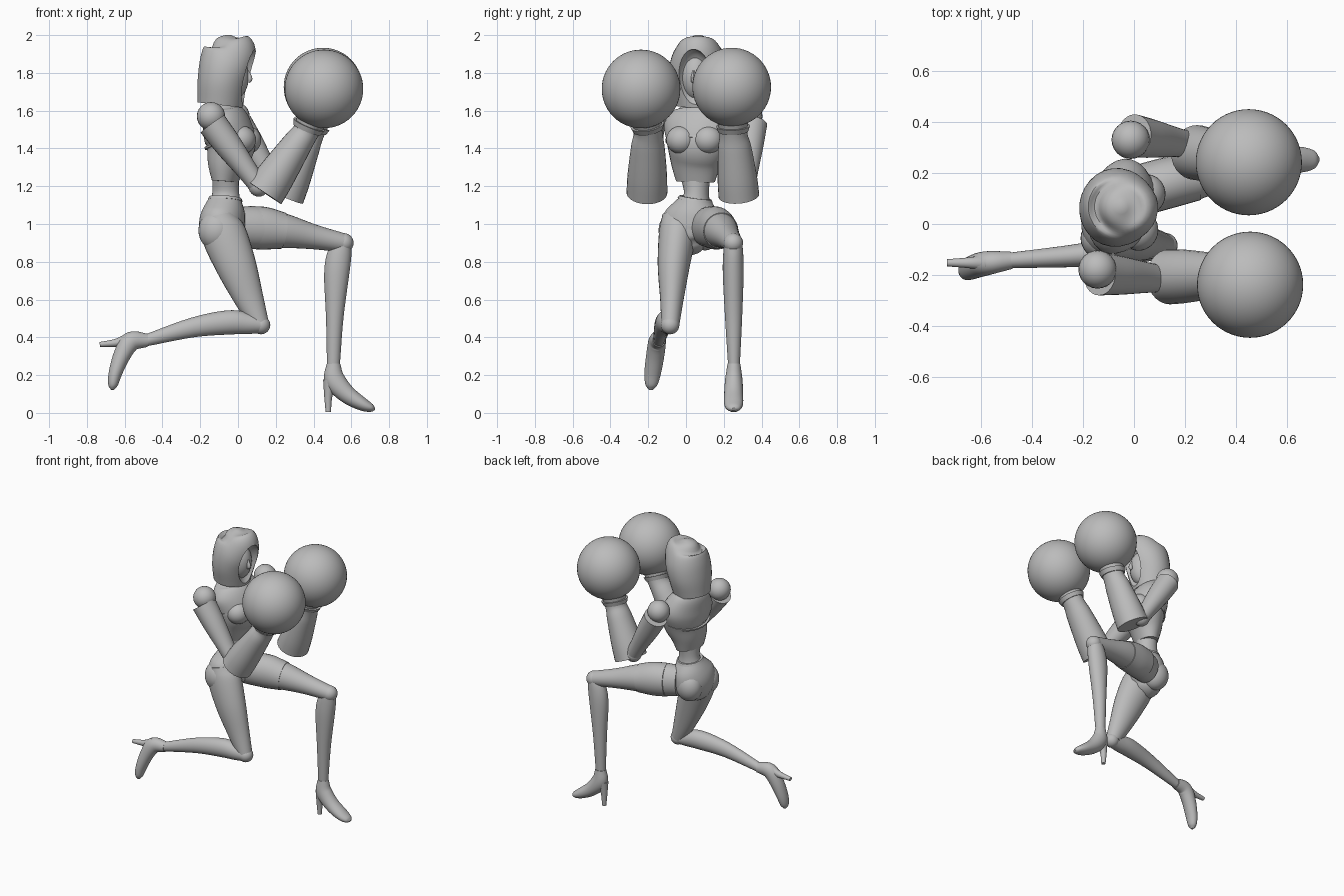
import bpy, bmesh, math
from mathutils import Vector, Matrix

if "Cube" in bpy.data.objects:
    bpy.data.objects.remove(bpy.data.objects["Cube"], do_unlink=True)

# Single plain grey for the whole figure
GREY = (0.5, 0.5, 0.5, 1.0)
grey = bpy.data.materials.new("plain_grey")
grey.use_nodes = True
grey.diffuse_color = GREY
grey.node_tree.nodes["Principled BSDF"].inputs["Base Color"].default_value = GREY

LEVEL = Vector((0, 1, 0))        # sideways axis of limbs and head
TWIST = Vector((.25, .97, 0))    # sideways axis of the turned torso


def finish(name, bm, angle=40):
    """Turn a bmesh into a smooth shaded, coloured object."""
    bmesh.ops.recalc_face_normals(bm, faces=bm.faces)
    mesh = bpy.data.meshes.new(name)
    bm.to_mesh(mesh)
    bm.free()
    obj = bpy.data.objects.new(name, mesh)
    bpy.context.scene.collection.objects.link(obj)
    mesh.materials.append(grey)
    smooth(obj, angle)
    return obj


def smooth(obj, angle=40):
    bpy.ops.object.select_all(action="DESELECT")
    obj.select_set(True)
    bpy.context.view_layer.objects.active = obj
    bpy.ops.object.shade_smooth_by_angle(angle=math.radians(angle))


def spline(rows, steps):
    """Catmull-Rom interpolation of section rows."""
    rows = [Vector(r) for r in rows]
    pts = [rows[0] * 2 - rows[1]] + rows + [rows[-1] * 2 - rows[-2]]
    out = []
    for a, b, c, d in zip(pts, pts[1:], pts[2:], pts[3:]):
        for i in range(steps):
            t = i / steps
            out.append((b * 2 + (c - a) * t + (a * 2 - b * 5 + c * 4 - d) * t * t
                        + (b * 3 - a - c * 3 + d) * t ** 3) / 2)
    return out + [rows[-1]]


def loft(name, rows, side=LEVEL, sides=28, steps=5, angle=40):
    """Skin elliptical sections: x, y, z, depth radius, sideways radius."""
    rows = spline(rows, steps)
    bm = bmesh.new()
    rings = []
    for i, r in enumerate(rows):
        before, after = rows[max(i - 1, 0)], rows[min(i + 1, len(rows) - 1)]
        along = Vector(after[:3]) - Vector(before[:3])
        along.normalize()
        v = (side - along * side.dot(along)).normalized()
        u = along.cross(v)
        ring = []
        for k in range(sides):
            a = math.tau * k / sides
            offset = u * math.cos(a) * max(r[3], .004) + v * math.sin(a) * max(r[4], .004)
            ring.append(bm.verts.new(Vector(r[:3]) + offset))
        rings.append(ring)
    for low, high in zip(rings, rings[1:]):
        for k in range(sides):
            n = (k + 1) % sides
            bm.faces.new((low[k], low[n], high[n], high[k]))
    bm.faces.new(rings[0])
    bm.faces.new(rings[-1])
    return finish(name, bm, angle)


def ball(name, centre, radii, turn=0, segments=32):
    bm = bmesh.new()
    matrix = (Matrix.Translation(centre) @ Matrix.Rotation(turn, 4, "Z")
              @ Matrix.Diagonal((*radii, 1)))
    bmesh.ops.create_uvsphere(bm, u_segments=segments, v_segments=segments // 2,
                              radius=1, matrix=matrix)
    return finish(name, bm)


def joint(name, centre, radius):
    return ball(name, centre, (radius,) * 3, segments=24)


# Hood with a face opening cut into its front
hood = loft("hood", [
    (-.05, .065, 2, .015, .015), (-.05, .065, 1.975, .08, .075),
    (-.04, .065, 1.93, .135, .12), (-.058, .065, 1.85, .145, .15),
    (-.08, .065, 1.75, .135, .152), (-.095, .065, 1.63, .12, .125)],
    Vector((.12, .99, 0)))
opening = ball("hood_opening_cutter", (.09, .04, 1.76), (.1, .095, .165), -.15)
opening.hide_render = True
cut = hood.modifiers.new("opening", "BOOLEAN")
cut.operation, cut.object, cut.solver = "DIFFERENCE", opening, "EXACT"
bpy.context.view_layer.objects.active = hood
bpy.ops.object.modifier_apply(modifier=cut.name)
bpy.data.objects.remove(opening, do_unlink=True)
smooth(hood)

# Face inside the hood
ball("face", (-.04, .055, 1.78), (.098, .085, .13), -.15)
loft("nose", [(.05, .04, 1.81, .008, .006), (.06, .038, 1.77, .016, .013),
              (.055, .038, 1.75, .008, .01)], sides=10)
loft("neck", [(-.09, .07, 1.72, .055, .06), (-.09, .07, 1.56, .06, .07)])

# Torso
loft("chest_armour", [
    (-.09, .07, 1.645, .075, .09), (-.085, .075, 1.6, .1, .15),
    (-.06, .07, 1.52, .125, .19), (-.04, .06, 1.42, .13, .165),
    (-.06, .052, 1.32, .1, .135), (-.068, .05, 1.225, .068, .105)], TWIST)
loft("chest_seam", [(-.043, .061, 1.437, .136, .174), (-.04, .06, 1.425, .136, .171)],
     TWIST, steps=1)
for name, y in (("right", -.025), ("left", .115)):
    ball(name + "_bust", (.025 + y * .2, y, 1.445), (.075, .08, .075), -.25)
loft("waist", [(-.067, .05, 1.27, .07, .085), (-.065, .055, 1.16, .072, .066),
               (-.07, .045, 1.08, .095, .1)], TWIST)
loft("pelvis", [
    (-.067, .05, 1.135, .085, .082), (-.075, .04, 1.06, .112, .14),
    (-.085, .025, .98, .12, .155), (-.07, .03, .9, .1, .115),
    (-.05, .04, .855, .04, .045)], TWIST)
loft("belt", [(-.067, .05, 1.14, .086, .086), (-.068, .048, 1.125, .092, .094)],
     TWIST, steps=1)
for name, x, y in (("right", -.115, -.06), ("left", -.095, .1)):
    ball(name + "_buttock", (x, y, .965), (.095, .085, .105), -.25)

# Arms, each ending in a large round glove
arms = {
    "right": dict(shoulder=(-.143, -.178, 1.57), cap=(-.135, -.195, 1.53),
                  elbow=(.11, -.215, 1.2), cuff=(.14, -.207, 1.165),
                  wrist=(.365, -.2, 1.5), glove=(.455, -.238, 1.715)),
    "left": dict(shoulder=(-.013, .33, 1.57), cap=(.0, .345, 1.53),
                 elbow=(.2, .315, 1.2), cuff=(.245, .28, 1.15),
                 wrist=(.39, .25, 1.49), glove=(.45, .242, 1.725))}
for name, p in arms.items():
    spot = {k: Vector(v) for k, v in p.items()}
    joint(name + "_shoulder", spot["shoulder"], .075)
    cap, elbow = spot["cap"], spot["elbow"]
    loft(name + "_upper_arm", [(*cap, .078, .085),
                               (*cap.lerp(elbow, .35), .072, .075),
                               (*cap.lerp(elbow, .75), .056, .06), (*elbow, .05, .052)])
    joint(name + "_elbow", elbow, .055)
    cuff, wrist = spot["cuff"], spot["wrist"]
    loft(name + "_forearm_cuff", [(*cuff, .108, .108),
                                  (*cuff.lerp(wrist, .3), .1, .104),
                                  (*cuff.lerp(wrist, .75), .08, .088),
                                  (*wrist, .07, .074),
                                  (*wrist.lerp(spot["glove"], .5), .1, .1)])
    near = wrist.lerp(spot["glove"], .12)
    loft(name + "_wrist_band", [(*wrist, .078, .08), (*near, .09, .09)], steps=1)
    ball(name + "_glove", spot["glove"], (.208,) * 3, segments=56)

# Kneeling right leg
loft("right_thigh", [
    (-.1, -.035, 1.04, .085, .09), (-.076, -.045, .95, .118, .098),
    (-.01, -.065, .78, .107, .085), (.06, -.075, .6, .077, .062),
    (.115, -.083, .47, .05, .048)])
joint("right_knee", (.122, -.084, .465), .049)
loft("right_shin", [
    (.13, -.084, .465, .042, .045), (.05, -.095, .473, .056, .052),
    (-.05, -.105, .479, .064, .056), (-.24, -.125, .452, .052, .044),
    (-.49, -.143, .383, .031, .03)])

# Forward left leg
loft("left_thigh", [
    (-.02, .11, .985, .105, .09), (.1, .15, .98, .112, .098),
    (.24, .185, .964, .092, .09), (.4, .22, .932, .066, .066),
    (.56, .25, .9, .05, .05)])
loft("left_thigh_band", [(.05, .14, .983, .112, .1), (.14, .163, .977, .113, .1),
                         (.24, .185, .964, .096, .094)])
joint("left_knee", (.56, .25, .9), .052)
loft("left_shin", [
    (.558, .25, .91, .046, .046), (.537, .25, .84, .064, .053),
    (.522, .25, .73, .066, .055), (.512, .252, .5, .046, .045),
    (.505, .254, .25, .034, .031)])

# High heeled boots
loft("left_boot", [
    (.505, .254, .26, .036, .034), (.512, .253, .175, .055, .046),
    (.575, .252, .1, .048, .05), (.655, .252, .048, .036, .05),
    (.705, .252, .026, .022, .036), (.725, .252, .02, .006, .01)])
loft("left_heel", [(.49, .253, .17, .04, .035), (.478, .253, .09, .022, .022),
                   (.478, .253, .005, .014, .014)], sides=16)
loft("right_boot", [
    (-.48, -.142, .384, .035, .034), (-.565, -.152, .378, .052, .046),
    (-.612, -.162, .31, .046, .048), (-.648, -.176, .215, .036, .044),
    (-.662, -.184, .15, .026, .032), (-.664, -.186, .122, .008, .01)])
loft("right_heel", [(-.57, -.152, .39, .04, .035), (-.64, -.152, .372, .022, .022),
                    (-.732, -.152, .362, .013, .014)], sides=16)
